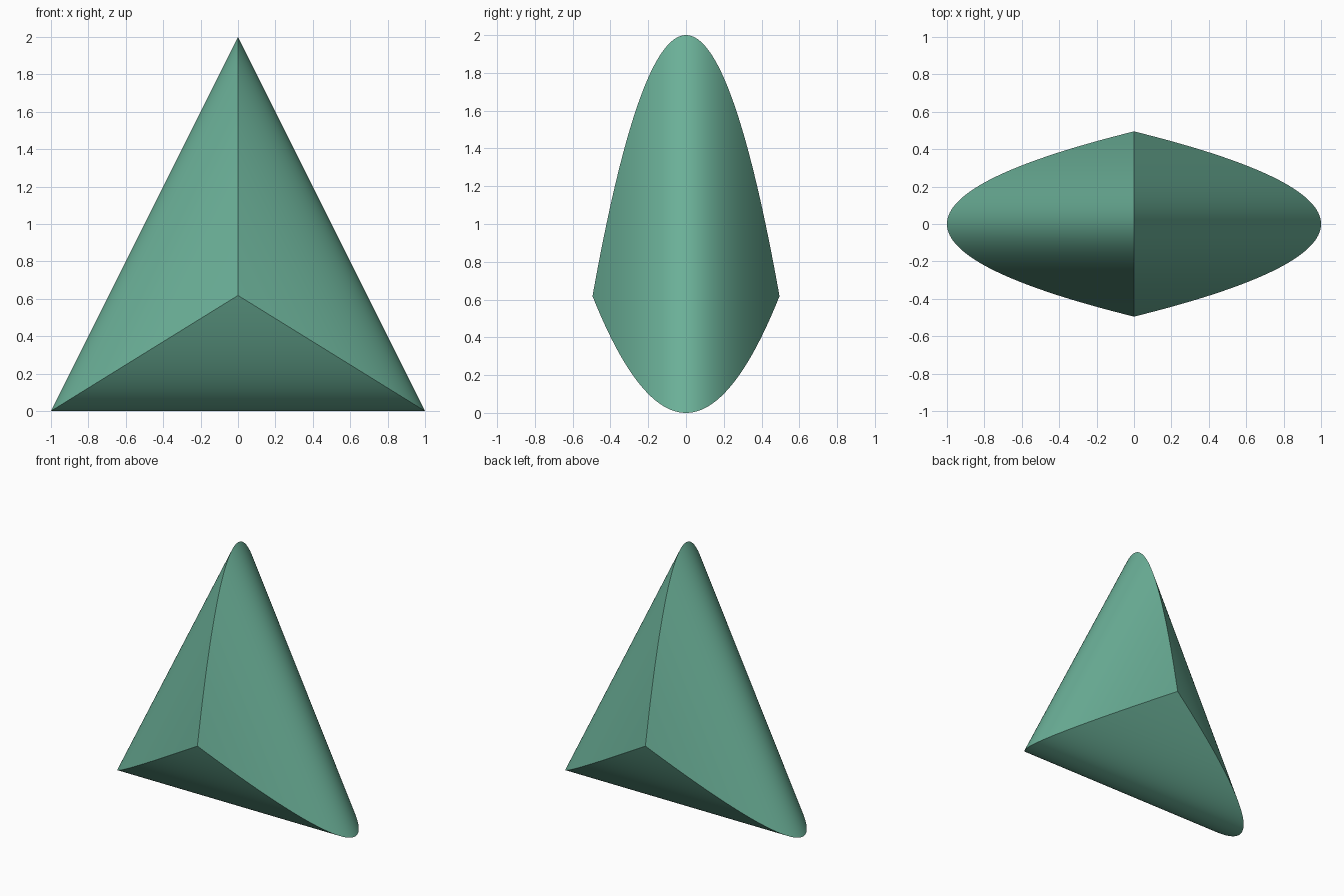
import bpy
import bmesh
import math

cube = bpy.data.objects.get("Cube")
if cube:
    bpy.data.objects.remove(cube, do_unlink=True)

STEPS = 48                    # rings from the rim to each peak
HALF_DEPTH = 0.495            # height of each peak above the middle plane
INRADIUS = 2 / (1 + math.sqrt(5))
CORNERS = [(-1, 0), (1, 0), (0, 2)]

# Green surface colour
green = bpy.data.materials.new("sea_green")
green.use_nodes = True
colour = (0.145, 0.43, 0.31, 1)
green.diffuse_color = colour
bsdf = green.node_tree.nodes["Principled BSDF"]
bsdf.inputs["Base Color"].default_value = colour
bsdf.inputs["Roughness"].default_value = 0.6

# Inflated triangle: rings shrink to the incentre as depth grows by a square root
bm = bmesh.new()


def ring(t):
    scale = 1 - t * t
    return [bm.verts.new((x * scale, t * HALF_DEPTH,
                          INRADIUS + (z - INRADIUS) * scale))
            for x, z in CORNERS]


rings = [ring(i / STEPS) for i in range(1 - STEPS, STEPS)]
for low, high in zip(rings, rings[1:]):
    for k in range(3):
        n = (k + 1) % 3
        bm.faces.new((low[k], low[n], high[n], high[k]))

# Front and back peaks
for side, loop in ((-1, rings[0]), (1, rings[-1])):
    peak = bm.verts.new((0, side * HALF_DEPTH, INRADIUS))
    for k in range(3):
        bm.faces.new((loop[k], loop[(k + 1) % 3], peak))

bmesh.ops.recalc_face_normals(bm, faces=bm.faces)
mesh = bpy.data.meshes.new("inflated_triangle")
bm.to_mesh(mesh)
bm.free()
mesh.materials.append(green)
body = bpy.data.objects.new("inflated_triangle", mesh)
bpy.context.collection.objects.link(body)

# Smooth curves, crisp creases
bpy.ops.object.select_all(action='DESELECT')
body.select_set(True)
bpy.context.view_layer.objects.active = body
bpy.ops.object.shade_smooth_by_angle(angle=math.radians(15))
